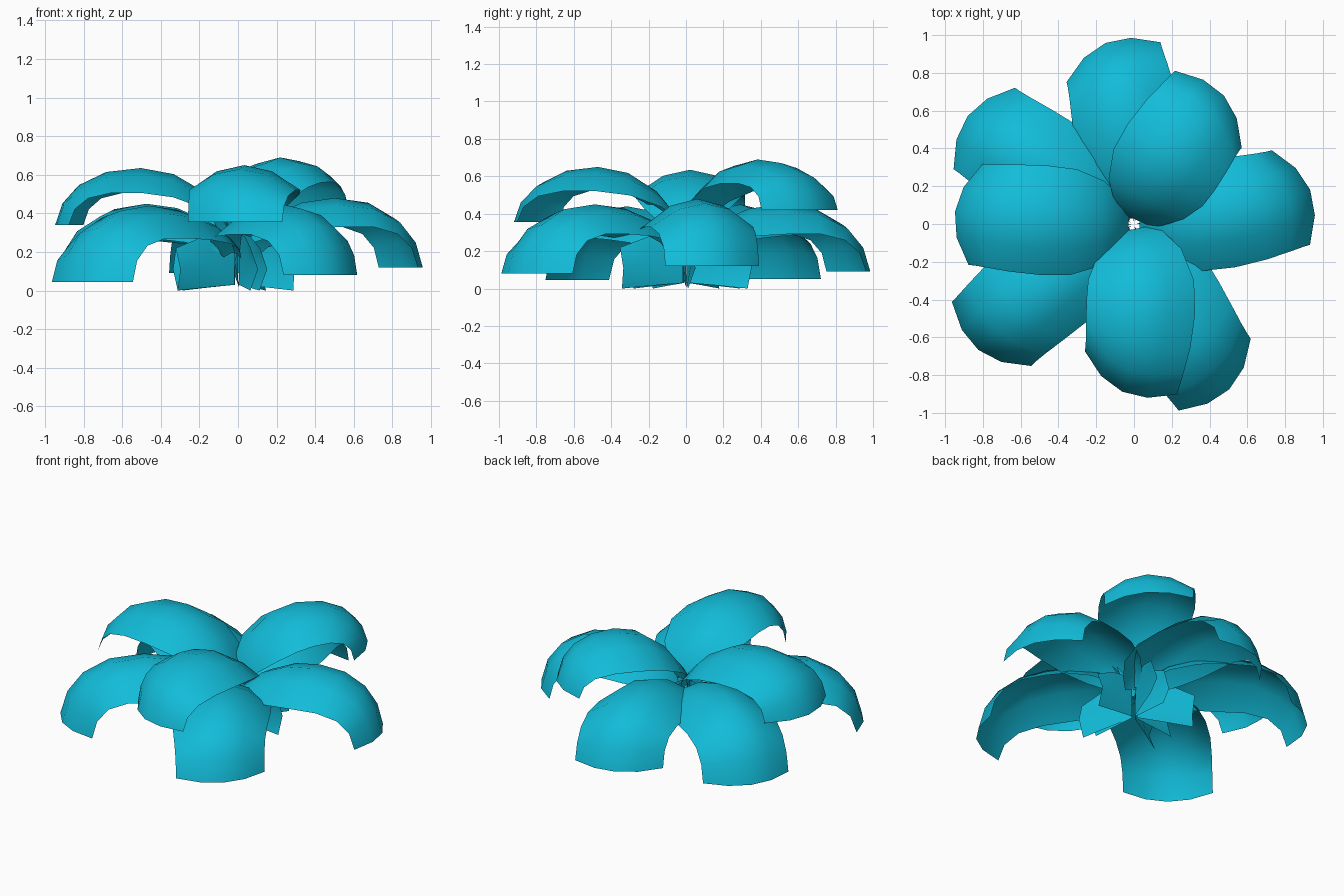
import bpy
from math import sin, cos, pi, radians
from mathutils import Vector

cube = bpy.data.objects.get("Cube")
if cube:
    bpy.data.objects.remove(cube, do_unlink=True)

leaf_mat = bpy.data.materials.new("turquoise_leaf")
leaf_mat.use_nodes = True
COLOUR = (0.006, 0.50, 0.69, 1)
leaf_mat.diffuse_color = COLOUR
bsdf = leaf_mat.node_tree.nodes["Principled BSDF"]
bsdf.inputs["Base Color"].default_value = COLOUR
bsdf.inputs["Roughness"].default_value = 0.8


def direction(angle):
    return Vector((cos(angle), sin(angle), 0))


def sheet(name, rows):
    """Smooth open surface through rows of points."""
    n = len(rows[0])
    verts = [p for row in rows for p in row]
    faces = [(i * n + j, (i + 1) * n + j, (i + 1) * n + j + 1, i * n + j + 1)
             for i in range(len(rows) - 1) for j in range(n - 1)]
    mesh = bpy.data.meshes.new(name)
    mesh.from_pydata(verts, [], faces)
    mesh.materials.append(leaf_mat)
    for poly in mesh.polygons:
        poly.use_smooth = True
    obj = bpy.data.objects.new(name, mesh)
    bpy.context.collection.objects.link(obj)
    return obj


# Leaf stations: distance along leaf, half width, height factor
INNER = [(0.03, 0.09, 0.45), (0.07, 0.14, 0.62), (0.18, 0.225, 0.80),
         (0.35, 0.28, 0.95), (0.53, 0.29, 1.0)]
OUTER = [(0.72, 0.285, 0.93), (0.87, 0.275, 0.70), (0.96, 0.27, 0.38),
         (1.0, 0.27, 0.0)]
ACROSS = (-1, -0.5, 0, 0.5, 1)


def leaf(name, reach, angle, tip_angle, apex, tip, arch):
    """Arched leaf that rises from the middle, swings sideways and droops."""
    angle, swing = radians(angle), radians(tip_angle - angle)
    rows = []
    for u, half, f in INNER + OUTER:
        z = apex * f if u <= 0.53 else tip + (apex - tip) * f
        a = angle + (u - 1) * 0.8 * swing
        centre = direction(a) * reach * u
        out = direction(a + swing * u)
        side = direction(a + swing * u + pi / 2)
        row = []
        for v in ACROSS:
            p = centre + side * half * v - out * 0.11 * v * v * u * u
            p.z = z - arch * v * v * max(0, sin(pi * u)) ** 0.7
            row.append(p)
        rows.append(row)
    sheet(name, rows)
    return angle - 0.8 * swing


def stem_blade(name, angle, size):
    """Upright blade at the foot of a leaf."""
    out, side = direction(angle), direction(angle + pi / 2)
    rows = []
    for r, low, high in ((0.02, 0.03, 0.30), (0.2, 0.015, 0.28), (0.36, 0.0, 0.22)):
        row = []
        for t in (0, 0.5, 1):
            p = out * size * (r + 0.03 * t * r) + side * 0.04 * sin(pi * t) * r / 0.36
            p.z = low + (high - low) * t
            row.append(p)
        rows.append(row)
    sheet(name, rows)


# name, reach, angle, tip angle, apex height, tip height, arch depth
LEAVES = [
    ("back_leaf", 0.97, 99, 113, 0.45, 0.09, 0.16),
    ("back_left_upper_leaf", 0.83, 55, 41, 0.69, 0.42, 0.13),
    ("left_leaf", 0.95, 11, 22, 0.48, 0.12, 0.15),
    ("front_left_lower_leaf", 1.01, -60, -45, 0.45, 0.08, 0.16),
    ("front_upper_leaf", 0.89, -94, -115, 0.65, 0.355, 0.13),
    ("front_right_lower_leaf", 1.06, -141, -129, 0.44, 0.045, 0.17),
    ("right_upper_leaf", 0.95, 176, 172, 0.635, 0.34, 0.13),
    ("back_right_lower_leaf", 1.05, 147, 143, 0.45, 0.05, 0.17),
]
for i, spec in enumerate(LEAVES):
    foot_angle = leaf(*spec)
    stem_blade(spec[0].replace("leaf", "stem"), foot_angle, 1.0 if i % 2 else 0.8)
